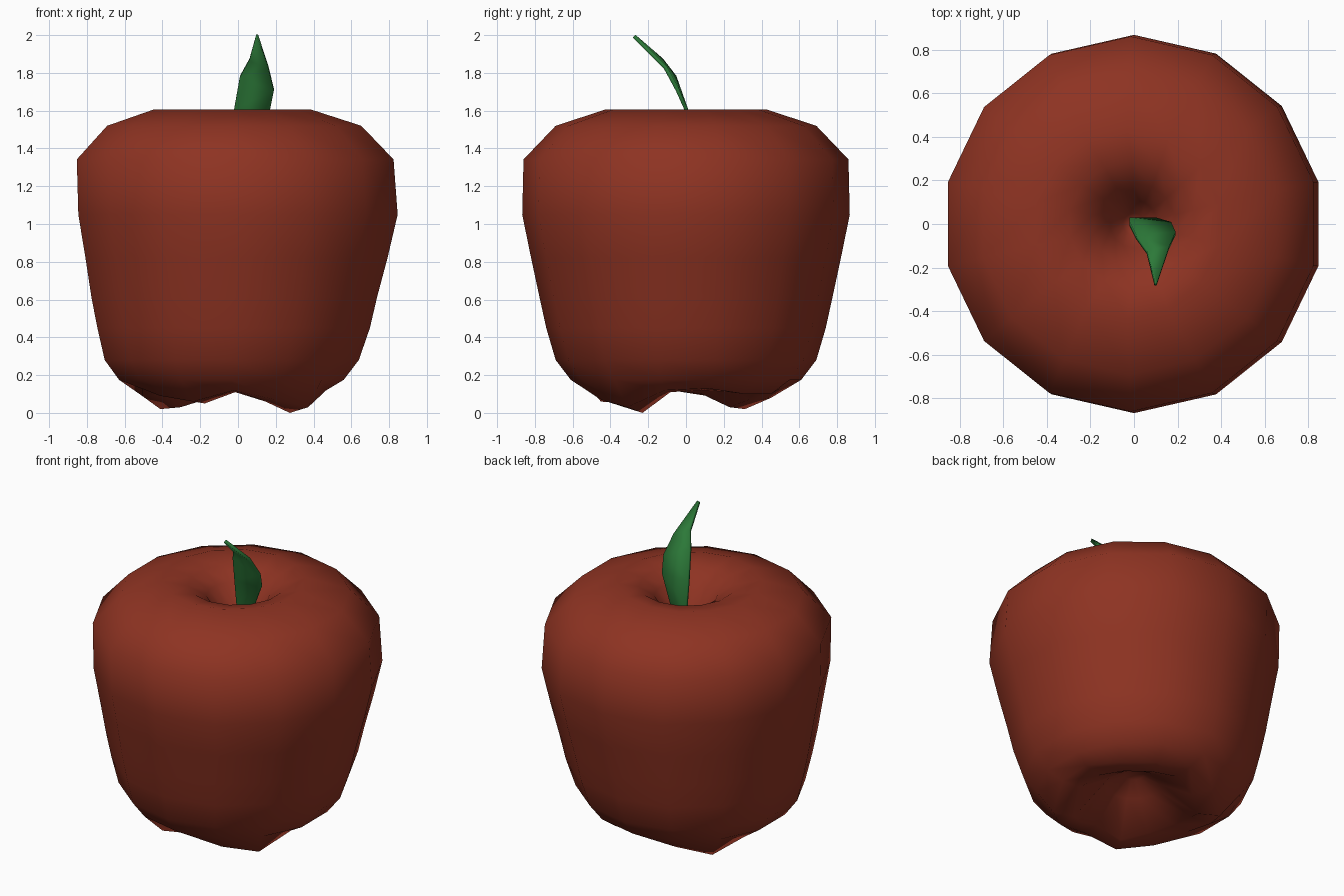
import bpy, bmesh
from math import cos, sin, pi

if "Cube" in bpy.data.objects:
    bpy.data.objects.remove(bpy.data.objects["Cube"])

SIDES = 14


def material(name, color):
    m = bpy.data.materials.new(name)
    m.diffuse_color = (*color, 1)
    m.use_nodes = True
    m.node_tree.nodes["Principled BSDF"].inputs["Base Color"].default_value = m.diffuse_color
    return m


def make_object(name, bm, mat):
    mesh = bpy.data.meshes.new(name)
    bmesh.ops.recalc_face_normals(bm, faces=bm.faces)
    bm.to_mesh(mesh)
    bm.free()
    ob = bpy.data.objects.new(name, mesh)
    bpy.context.collection.objects.link(ob)
    mesh.materials.append(mat)
    for p in mesh.polygons:
        p.use_smooth = True
    return ob


# Apple body: rings from the top hollow down to the bottom hollow
# each ring: radius, height (or one height per side), x shift
foot_outer = [.13, .10, .10, .13, .08, .02, .09, .13, .09, .06, .12, .07, .03, .12]
foot_inner = [.12, .11, .11, .12, .07, .03, .10, .12, .10, .05, .11, .06, 0, .11]
rings = [
    (.05, 1.28, 0), (.11, 1.38, 0), (.19, 1.51, 0), (.29, 1.575, -.01),
    (.43, 1.605, -.03), (.69, 1.52, -.02), (.86, 1.342, -.015),
    (.867, 1.05, 0), (.82, .82, -.008), (.775, .61, -.02), (.74, .45, -.023),
    (.69, .28, -.033), (.61, .175, -.035),
    (.50, foot_outer, -.02), (.37, foot_inner, -.015),
    (.17, .22, 0), (.06, .29, 0),
]
bm = bmesh.new()
loops = []
for r, z, dx in rings:
    loop = []
    for i in range(SIDES):
        a = 2 * pi * (i + .5) / SIDES
        h = z[i] if isinstance(z, list) else z
        loop.append(bm.verts.new((r * cos(a) + dx, r * sin(a), h)))
    loops.append(loop)
for up, low in zip(loops, loops[1:]):
    for i in range(SIDES):
        j = (i + 1) % SIDES
        bm.faces.new((up[i], low[i], low[j], up[j]))
for loop, z in ((loops[0], 1.25), (loops[-1], .30)):
    tip = bm.verts.new((0, 0, z))
    for i in range(SIDES):
        bm.faces.new((loop[i], loop[(i + 1) % SIDES], tip))
make_object("apple_body", bm, material("apple_red", (.27, .033, .016)))

# Leaf: bent blade given as pairs of left and right edge points
edges = [
    ((-.01, .02, 1.25), (.02, .02, 1.25)),
    ((-.02, .02, 1.45), (.10, .02, 1.45)),
    ((-.02, .0, 1.61), (.17, .0, 1.61)),
    ((.01, -.06, 1.78), (.19, -.045, 1.71)),
    ((.06, -.13, 1.87), (.16, -.11, 1.83)),
    ((.095, -.275, 1.995), (.105, -.275, 1.995)),
]
bm = bmesh.new()
rows = [[bm.verts.new(p) for p in pair] for pair in edges]
for a, b in zip(rows, rows[1:]):
    bm.faces.new((a[0], a[1], b[1], b[0]))
leaf = make_object("leaf", bm, material("leaf_green", (.025, .19, .04)))
solid = leaf.modifiers.new("thickness", 'SOLIDIFY')
solid.thickness = .02
solid.offset = 0

# Keep the leaf rim crisp
bpy.context.view_layer.objects.active = leaf
leaf.select_set(True)
bpy.ops.object.shade_smooth_by_angle(angle=.7)
